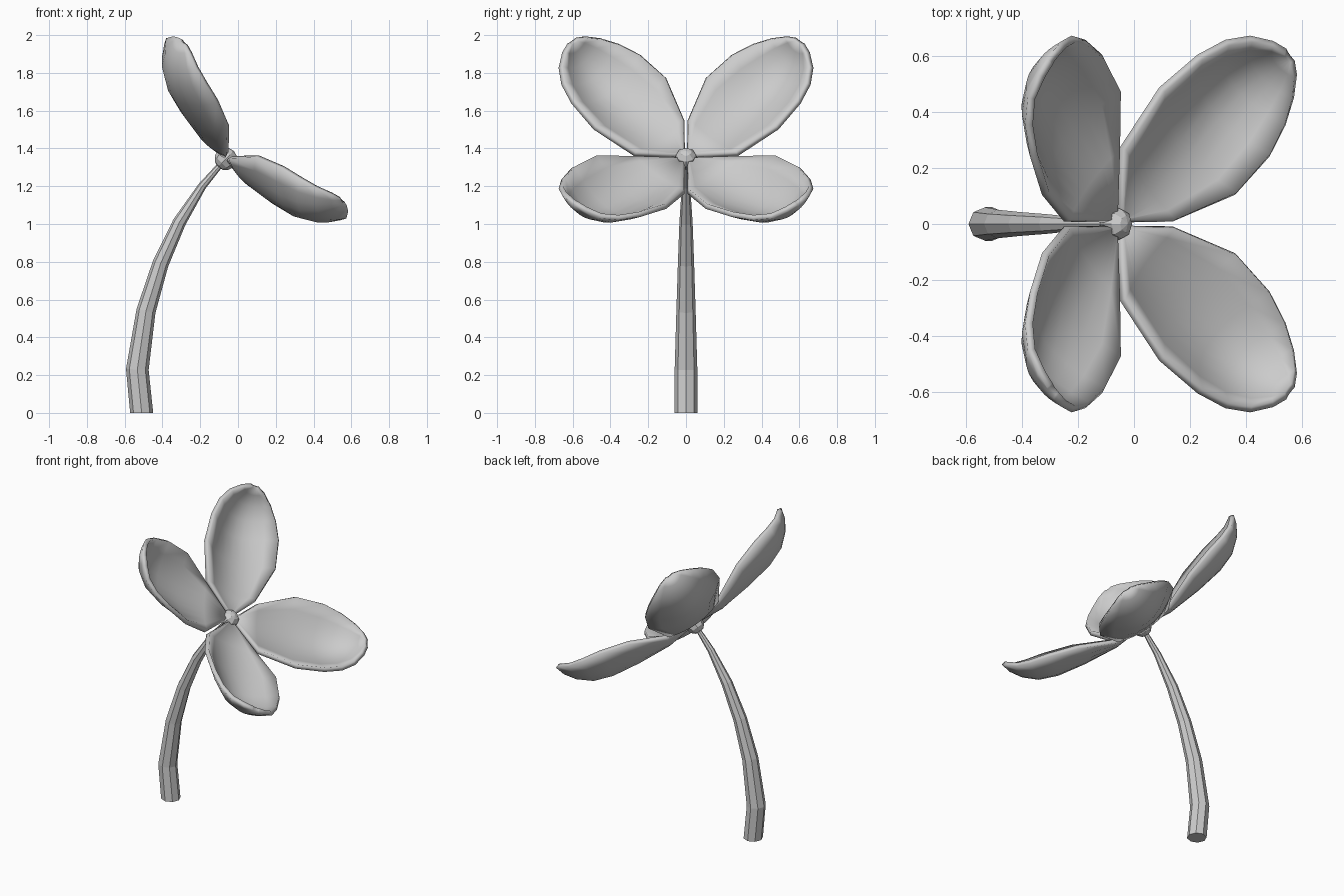
import bpy, bmesh
from math import radians, pi, cos, sin
from mathutils import Matrix, Vector

if "Cube" in bpy.data.objects:
    bpy.data.objects.remove(bpy.data.objects["Cube"])

# flower head frame: centre point, facing 45 degrees between +x and +z
HEAD = Matrix.Translation((-0.065, 0, 1.345)) @ Matrix.Rotation(radians(45), 4, 'Y')


def add_object(name, bm):
    mesh = bpy.data.meshes.new(name)
    bm.to_mesh(mesh)
    bm.free()
    ob = bpy.data.objects.new(name, mesh)
    bpy.context.collection.objects.link(ob)
    return ob


def smooth(ob, angle):
    bpy.ops.object.select_all(action='DESELECT')
    ob.select_set(True)
    bpy.context.view_layer.objects.active = ob
    bpy.ops.object.shade_smooth_by_angle(angle=radians(angle))


# petals: cupped cross-sections (distance out, half width, edge height, middle height)
SECTIONS = [(0.03, 0.022, 0.0, -0.005), (0.20, 0.188, 0.012, -0.02),
            (0.42, 0.272, 0.115, 0.0), (0.60, 0.258, 0.172, 0.03),
            (0.717, 0.216, 0.2, 0.075), (0.797, 0.157, 0.228, 0.145),
            (0.842, 0.085, 0.262, 0.215), (0.858, 0.03, 0.278, 0.274)]
COLS = 8


def petal(name, turn):
    bm = bmesh.new()
    rows = []
    for r, w, edge, mid in SECTIONS:
        row = []
        for j in range(COLS + 1):
            t = 2 * j / COLS - 1
            row.append(bm.verts.new((r, w * t, mid + (edge - mid) * t * t)))
        rows.append(row)
    for a, b in zip(rows, rows[1:]):
        for j in range(COLS):
            bm.faces.new((a[j], b[j], b[j + 1], a[j + 1]))
    ob = add_object(name, bm)
    ob.matrix_world = HEAD @ Matrix.Rotation(radians(turn), 4, 'Z')
    smooth(ob, 40)
    solid = ob.modifiers.new("thickness", 'SOLIDIFY')
    solid.thickness = 0.028
    solid.offset = 1


for k in range(4):
    petal(f"petal_{k + 1}", 45 + 90 * k)

# flower centre: low-poly ball facing along the flower axis
bm = bmesh.new()
bmesh.ops.create_uvsphere(bm, u_segments=8, v_segments=6, radius=0.06)
centre = add_object("flower_centre", bm)
centre.matrix_world = HEAD

# stem: eight-sided tapering tube along a bent path (x, z, radius)
PATH = [(-0.51, 0, 0.061), (-0.533, 0.23, 0.060), (-0.487, 0.54, 0.051),
        (-0.41, 0.79, 0.043), (-0.31, 1.01, 0.035), (-0.19, 1.2, 0.022),
        (-0.075, 1.335, 0.014)]
SIDES = 8
bm = bmesh.new()
rings = []
for i, (x, z, rad) in enumerate(PATH):
    p, q = PATH[max(i - 1, 0)], PATH[min(i + 1, len(PATH) - 1)]
    along = Vector((q[0] - p[0], 0, q[1] - p[1])).normalized() if i else Vector((0, 0, 1))
    across = Vector((along.z, 0, -along.x))
    rings.append([bm.verts.new(Vector((x, 0, z)) + rad * (
        across * cos(2 * pi * k / SIDES) + Vector((0, sin(2 * pi * k / SIDES), 0))))
        for k in range(SIDES)])
for a, b in zip(rings, rings[1:]):
    for k in range(SIDES):
        n = (k + 1) % SIDES
        bm.faces.new((a[k], a[n], b[n], b[k]))
bm.faces.new(rings[0][::-1])
bm.faces.new(rings[-1])
add_object("stem", bm)
